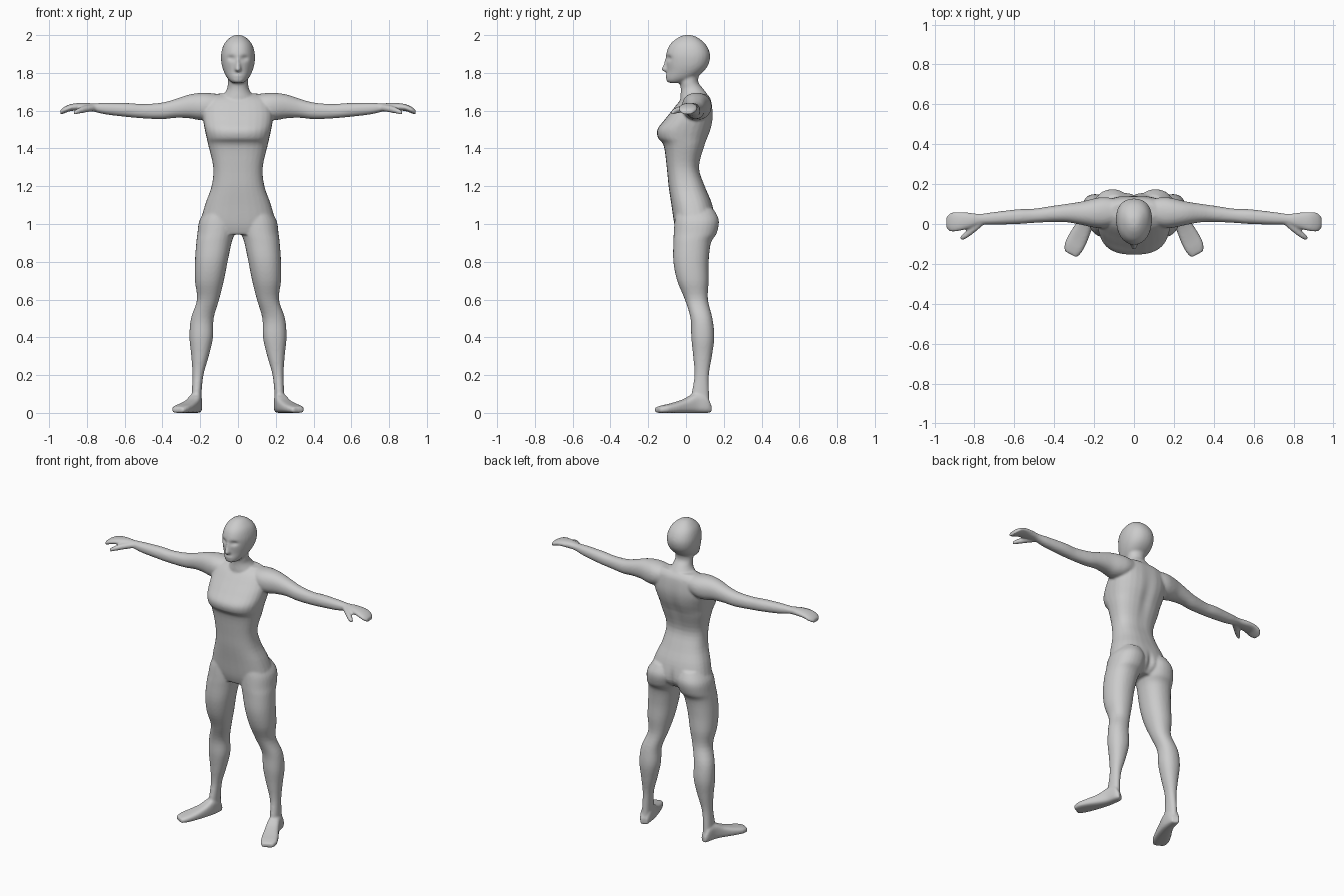
import bpy, bmesh
from math import sin, cos, pi, copysign, exp
from mathutils import Vector

bm = bmesh.new()
SIDES = 28


def spline(rows, steps=4):
    """Catmull-Rom interpolation through the rows of section values."""
    out = []
    for i in range(len(rows) - 1):
        p0, p1 = rows[max(i - 1, 0)], rows[i]
        p2, p3 = rows[i + 1], rows[min(i + 2, len(rows) - 1)]
        for s in range(steps):
            t = s / steps
            out.append([0.5 * (2 * b + (c - a) * t + (2 * a - 5 * b + 4 * c - d) * t * t
                               + (3 * b - a - 3 * c + d) * t ** 3)
                        for a, b, c, d in zip(p0, p1, p2, p3)])
    return out + [list(rows[-1])]


def loft(rings, power=2.0, taper=0.0, mirror=False):
    """Skin closed superellipse rings given as (centre, half axis u, half axis v)."""
    for side in ((1, -1) if mirror else (1,)):
        loops = []
        for c, u, v in rings:
            loop = []
            for k in range(SIDES):
                a = 2 * pi * k / SIDES
                cu = copysign(abs(cos(a)) ** (2 / power), cos(a))
                sv = copysign(abs(sin(a)) ** (2 / power), sin(a))
                p = Vector(c) + Vector(u) * cu * (1 + taper * sv) + Vector(v) * sv
                loop.append(bm.verts.new((p.x * side, p.y, p.z)))
            loops.append(loop)
        for a, b in zip(loops, loops[1:]):
            for k in range(SIDES):
                j = (k + 1) % SIDES
                bm.faces.new((a[k], a[j], b[j], b[k]))
        bm.faces.new(loops[0])
        bm.faces.new(loops[-1])


def upright(rows, **kw):
    """Rows: z, x min, x max, y front, y back."""
    loft([(((a + b) / 2, (f + k) / 2, z), ((b - a) / 2, 0, 0), (0, (k - f) / 2, 0))
          for z, a, b, f, k in spline(rows)], **kw)


def centred(rows, **kw):
    """Rows: z, half width, y front, y back."""
    upright([(z, -w, w, f, k) for z, w, f, k in rows], **kw)


# Head and nose
centred([(2.0, .018, -.01, .03), (1.985, .045, -.045, .065), (1.95, .075, -.085, .105),
         (1.9, .089, -.105, .127), (1.85, .087, -.104, .121), (1.81, .076, -.101, .095),
         (1.775, .058, -.105, .05), (1.755, .04, -.102, .0), (1.747, .028, -.088, -.02)],
        power=2.2, taper=.1)
centred([(1.885, .007, -.108, -.07), (1.84, .013, -.121, -.07),
         (1.818, .018, -.13, -.07), (1.806, .012, -.116, -.07)])

# Neck
centred([(1.62, .1, -.03, .125), (1.67, .085, -.03, .12), (1.695, .07, -.028, .108),
         (1.72, .057, -.028, .088), (1.755, .054, -.032, .064), (1.81, .054, -.03, .075)])

# Torso
centred([(1.69, .11, .02, .11), (1.66, .165, -.025, .132), (1.6, .183, -.075, .142),
         (1.55, .184, -.115, .142), (1.5, .176, -.152, .132), (1.455, .166, -.148, .115),
         (1.415, .157, -.118, .1), (1.3, .131, -.102, .07), (1.2, .14, -.092, .1),
         (1.1, .175, -.077, .14), (1.0, .195, -.062, .155), (.945, .15, -.045, .11)],
        power=2.5)

# Legs
upright([(1.08, .03, .165, -.05, .145), (1.02, .008, .204, -.06, .174),
         (.95, .018, .215, -.065, .162), (.9, .034, .221, -.067, .132),
         (.8, .055, .228, -.067, .12), (.7, .075, .228, -.047, .12),
         (.6, .1, .217, -.006, .116), (.5, .129, .249, .024, .14),
         (.4, .132, .257, .028, .15), (.3, .155, .247, .038, .137),
         (.2, .183, .241, .045, .121), (.1, .193, .245, .03, .122),
         (.03, .192, .248, .03, .126)], power=2.2, mirror=True)

# Feet: x, y, half width, height
foot = spline([(.212, .128, .022, .04), (.218, .1, .033, .09), (.228, .045, .037, .1),
               (.25, -.01, .042, .072), (.28, -.07, .049, .052),
               (.305, -.12, .048, .04), (.318, -.152, .034, .03)])
loft([((x, y, h / 2), (.88 * w, .47 * w, 0), (0, 0, h / 2)) for x, y, w, h in foot],
     power=3.2, mirror=True)

# Arms and hands: x, y front, y back, z bottom, z top
arm = spline([(.08, -.0, .125, 1.58, 1.685), (.15, -.02, .135, 1.555, 1.693),
              (.2, -.018, .128, 1.55, 1.694), (.26, -.005, .113, 1.56, 1.685),
              (.33, .008, .102, 1.562, 1.662), (.4, .01, .092, 1.555, 1.643),
              (.5, .006, .077, 1.559, 1.635), (.58, .0, .074, 1.566, 1.64),
              (.7, -.003, .06, 1.58, 1.641), (.77, -.003, .051, 1.596, 1.639),
              (.82, -.02, .056, 1.599, 1.642), (.88, -.036, .061, 1.599, 1.636),
              (.92, -.038, .056, 1.586, 1.62), (.941, -.022, .036, 1.577, 1.603)])
loft([((x, (f + b) / 2, (l + t) / 2), (0, (b - f) / 2, 0), (0, 0, (t - l) / 2))
      for x, f, b, l, t in arm], power=2.2, mirror=True)

# Thumbs: x, y, z, radius
thumb = spline([(.765, .01, 1.615, .018), (.81, -.028, 1.608, .018),
                (.845, -.058, 1.598, .015), (.868, -.075, 1.588, .01)])
loft([((x, y, z), (.66 * r, .75 * r, 0), (0, 0, r)) for x, y, z, r in thumb], mirror=True)

# Fuse all the parts into one smooth skin
bmesh.ops.recalc_face_normals(bm, faces=bm.faces)
mesh = bpy.data.meshes.new("body")
bm.to_mesh(mesh)
bm.free()
body = bpy.data.objects.new("body", mesh)
bpy.context.collection.objects.link(body)
bpy.context.view_layer.objects.active = body
body.select_set(True)
remesh = body.modifiers.new("fuse", 'REMESH')
remesh.mode = 'VOXEL'
remesh.voxel_size = .007
smooth = body.modifiers.new("soften", 'SMOOTH')
smooth.factor = .5
smooth.iterations = 5
for name in ("fuse", "soften"):
    bpy.ops.object.modifier_apply(modifier=name)

# Sculpted dabs: centre, radii, push along y (mirrored)
dabs = [((.036, -.098, 1.878), (.022, .05, .014), .012),    # eye sockets
        ((.0, -.105, 1.785), (.024, .04, .008), -.004),     # lips
        ((.0, .16, 1.0), (.018, .07, .06), -.012),          # seat cleft
        ((.0, .12, 1.45), (.03, .06, .16), -.008)]          # spine groove
for vert in body.data.vertices:
    co = vert.co.copy()
    for c, r, push in dabs:
        d = ((abs(co.x) - c[0]) / r[0], (co.y - c[1]) / r[1], (co.z - c[2]) / r[2])
        vert.co.y += push * exp(-sum(q * q for q in d))

bpy.ops.object.shade_smooth()
